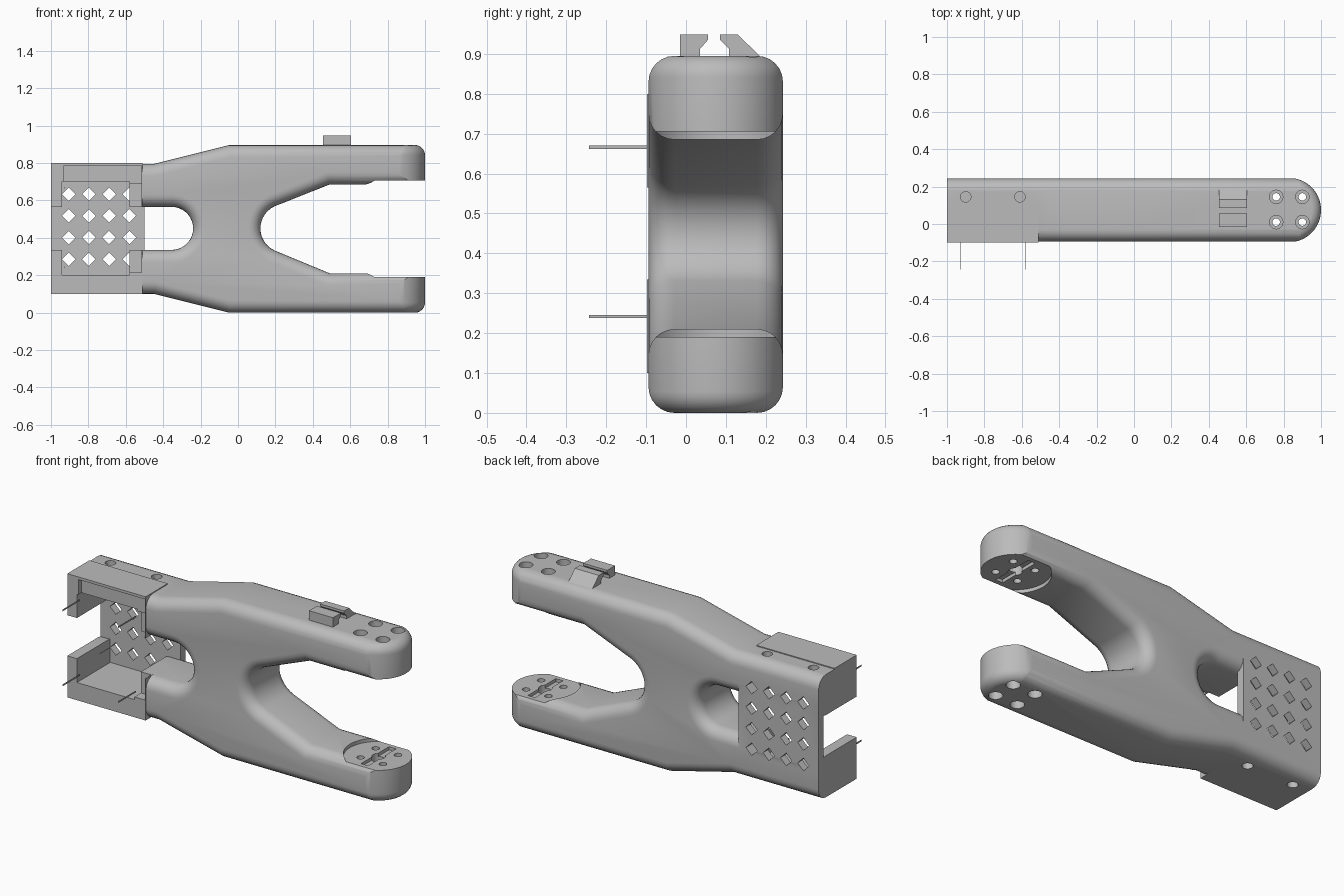
import bpy, bmesh, math
from mathutils import Matrix, Vector

cube = bpy.data.objects.get("Cube")
if cube:
    bpy.data.objects.remove(cube, do_unlink=True)

grey = bpy.data.materials.new("matte grey")
grey.use_nodes = True
grey.diffuse_color = (0.5, 0.5, 0.5, 1)
grey.node_tree.nodes["Principled BSDF"].inputs["Base Color"].default_value = (0.5, 0.5, 0.5, 1)

MID_Y, MID_Z = 0.0745, 0.45
FRONT, BACK = -0.094, 0.243


def make(name, bm):
    bmesh.ops.recalc_face_normals(bm, faces=bm.faces[:])
    mesh = bpy.data.meshes.new(name)
    bm.to_mesh(mesh)
    bm.free()
    mesh.materials.append(grey)
    ob = bpy.data.objects.new(name, mesh)
    bpy.context.collection.objects.link(ob)
    return ob


def prism(name, outline, direction, round_edges=None, radius=0.0):
    """Extrude an outline along a direction; optionally round chosen cap edges."""
    bm = bmesh.new()
    face = bm.faces.new([bm.verts.new(p) for p in outline])
    ext = bmesh.ops.extrude_face_region(bm, geom=[face])
    moved = [g for g in ext["geom"] if isinstance(g, bmesh.types.BMVert)]
    bmesh.ops.translate(bm, verts=moved, vec=direction)
    bmesh.ops.recalc_face_normals(bm, faces=bm.faces[:])
    if round_edges:
        edges = [e for e in bm.edges if round_edges(e)]
        bmesh.ops.bevel(bm, geom=edges, offset=radius, segments=6, profile=0.5,
                        affect='EDGES', clamp_overlap=False)
    return make(name, bm)


def boxes(name, spans):
    bm = bmesh.new()
    for x0, x1, y0, y1, z0, z1 in spans:
        lo, hi = Vector((x0, y0, z0)), Vector((x1, y1, z1))
        m = Matrix.Translation((lo + hi) / 2) @ Matrix.Diagonal((*(hi - lo), 1))
        bmesh.ops.create_cube(bm, size=1, matrix=m)
    return make(name, bm)


def rods(name, items, axis='Z', sides=24):
    """Cylinders given as (centre, radius, length)."""
    bm = bmesh.new()
    turn = Matrix.Rotation(math.pi / 2, 4, 'X') if axis == 'Y' else Matrix()
    for centre, r, length in items:
        bmesh.ops.create_cone(bm, cap_ends=True, segments=sides, radius1=r, radius2=r,
                              depth=length, matrix=Matrix.Translation(centre) @ turn)
    return make(name, bm)


def combine(target, tool, operation):
    mod = target.modifiers.new(operation.lower(), 'BOOLEAN')
    mod.operation, mod.object, mod.solver = operation, tool, 'EXACT'
    bpy.context.view_layer.objects.active = target
    bpy.ops.object.modifier_apply(modifier=mod.name)
    bpy.data.objects.remove(tool, do_unlink=True)


def arc(cx, cz, r, a0, a1, n):
    return [(cx + r * math.cos(math.radians(a0 + (a1 - a0) * i / n)),
             cz + r * math.sin(math.radians(a0 + (a1 - a0) * i / n))) for i in range(n + 1)]


def flip(z):
    return 2 * MID_Z - z - 0.005


# Forked body: side profile with a rear slot and a front fork
lower = [(-1, 0.1), (-0.45, 0.1), (-0.05, 0), (1.1, 0), (1.1, 0.21), (0.49, 0.21)]
upper = [(x, flip(z)) for x, z in reversed(lower)]
fork = arc(0.25, MID_Z, 0.13, 246, 114, 14)
slot = arc(-0.355, MID_Z, 0.115, 90, -90, 18)
profile = lower + fork + upper + [(-1, 0.565)] + slot + [(-1, 0.335)]


def long_edge(e):
    a, b = (v.co for v in e.verts)
    return abs(a.y - b.y) < 0.001 and not (a.x < -0.99 and b.x < -0.99)


body = prism("forked_body", [(x, FRONT, z) for x, z in profile],
             (0, BACK - FRONT, 0), long_edge, 0.065)

# Round the fork tips in plan
tip = arc(0.828, MID_Y, 0.172, -90, 90, 28)
plan = [(-1.2, MID_Y - 0.172)] + tip + [(-1.2, MID_Y + 0.172)]
combine(body, prism("tip_rounder", [(x, y, -0.001) for x, y in plan], (0, 0, 0.897),
                    lambda e: abs(e.verts[0].co.z - e.verts[1].co.z) < 0.001, 0.055),
        'INTERSECT')

# Square housing walls around the bay
combine(body, boxes("housing_walls", [(-1, -0.51, -0.098, 0.1, 0.1, 0.335),
                                      (-1, -0.51, -0.098, 0.1, 0.565, 0.8)]), 'UNION')
for span in [(-0.94, -0.58, -0.3, 0.2, 0.2, 0.7),
             (-0.94, -0.515, -0.3, -0.04, 0.215, 0.69),
             (-0.93, -0.515, -0.3, -0.07, 0.66, 0.785)]:
    combine(body, boxes("bay_cutter", [span]), 'DIFFERENCE')

# Rear plate with a grid of diamond holes
combine(body, boxes("rear_plate", [(-1, -0.5, 0.2, BACK, 0.18, 0.72)]), 'UNION')
diamonds = [((-0.905 + 0.108 * i, 0.2, 0.285 + 0.116 * j), 0.036, 0.2)
            for i in range(4) for j in range(4)]
combine(body, rods("diamond_cutter", diamonds, 'Y', 4), 'DIFFERENCE')

# Round seats inside the fork tips, each with a groove
combine(body, rods("seat_cutter", [((0.828, MID_Y, 0.4475), 0.18, 0.515)], sides=48), 'DIFFERENCE')
combine(body, boxes("groove_cutter", [(0.805, 0.85, -0.05, 0.2, 0.172, 0.723)]), 'DIFFERENCE')

# Screw holes: narrow through holes with wide outer recesses
spots = [(x, y) for x in (0.76, 0.9) for y in (0.01, 0.145)]
combine(body, rods("screw_cutter", [((x, y, 0.45), 0.02, 1.2) for x, y in spots]
                   + [((0.828, MID_Y, 0.4475), 0.035, 0.62)]), 'DIFFERENCE')
recesses = [((x, y, z), 0.036, 0.2) for x, y in spots for z in (0, 0.895)]
recesses += [((x, 0.145, z), 0.028, 0.12) for x in (-0.9, -0.61) for z in (0.1, 0.8)]
combine(body, rods("recess_cutter", recesses), 'DIFFERENCE')

# Cable clip: two facing hooks on the upper arm
hook_front = [(-0.015, 0.88), (-0.015, 0.948), (0.055, 0.948), (0.055, 0.935),
              (0.035, 0.912), (0.035, 0.88)]
hook_back = [(0.085, 0.948), (0.13, 0.948), (0.19, 0.89), (0.19, 0.88), (0.108, 0.88),
             (0.108, 0.912), (0.085, 0.935)]
for name, hook in (("clip_hook_front", hook_front), ("clip_hook_back", hook_back)):
    prism(name, [(0.455, y, z) for y, z in hook], (0.15, 0, 0))

# Thin strands sticking out of the bay
boxes("thin_strands", [(x, x + 0.003, -0.243, -0.09, z, z + 0.008)
                       for x in (-0.93, -0.58) for z in (0.238, 0.662)])

# Smooth the rounded body, keeping sharp edges
bpy.ops.object.select_all(action='DESELECT')
body.select_set(True)
bpy.context.view_layer.objects.active = body
bpy.ops.object.shade_smooth_by_angle(angle=math.radians(30))
